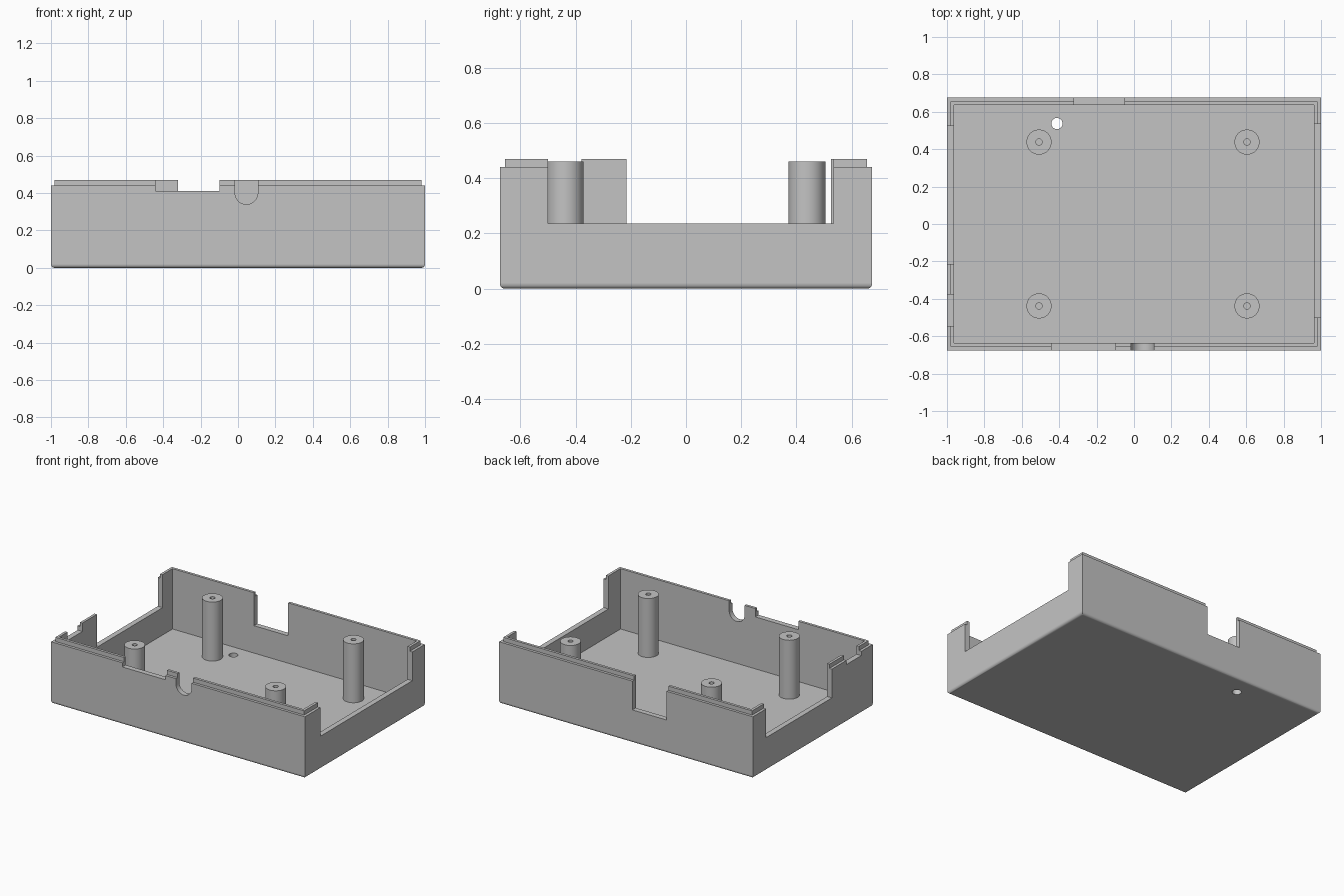
import bpy
import bmesh
import math

cube = bpy.data.objects.get("Cube")
if cube:
    bpy.data.objects.remove(cube, do_unlink=True)

# Overall sizes
HX, HY = 1.0, 0.675
WALL, LIP = 0.038, 0.019
FLOOR, RIM, TOP = 0.04, 0.44, 0.47
SILL, SHALLOW = 0.235, 0.41
POST_TOP = 0.46

grey = bpy.data.materials.new("light grey plastic")
grey.use_nodes = True
colour = (0.55, 0.55, 0.55, 1)
grey.diffuse_color = colour
grey.node_tree.nodes["Principled BSDF"].inputs["Base Color"].default_value = colour


def add_object(name, bm):
    bmesh.ops.recalc_face_normals(bm, faces=bm.faces)
    mesh = bpy.data.meshes.new(name)
    bm.to_mesh(mesh)
    bm.free()
    obj = bpy.data.objects.new(name, mesh)
    mesh.materials.append(grey)
    bpy.context.collection.objects.link(obj)
    return obj


def select_only(obj):
    bpy.ops.object.select_all(action="DESELECT")
    obj.select_set(True)
    bpy.context.view_layer.objects.active = obj


def skin(bm, loops):
    """Join closed loops of points in order and cap both ends."""
    rings = [[bm.verts.new(p) for p in loop] for loop in loops]
    for a, b in zip(rings, rings[1:]):
        n = len(a)
        for i in range(n):
            j = (i + 1) % n
            bm.faces.new((a[i], a[j], b[j], b[i]))
    bm.faces.new(rings[0])
    bm.faces.new(rings[-1])


def rectangle(inset, z):
    x, y = HX - inset, HY - inset
    return [(-x, -y, z), (x, -y, z), (x, y, z), (-x, y, z)]


def circle(x, y, radius, z, n=48):
    return [(x + radius * math.cos(i * math.tau / n),
             y + radius * math.sin(i * math.tau / n), z) for i in range(n)]


def cut(target, bm):
    cutter = add_object("cutter", bm)
    cutter.hide_render = True
    select_only(target)
    mod = target.modifiers.new("cut", "BOOLEAN")
    mod.operation = "DIFFERENCE"
    mod.solver = "EXACT"
    mod.object = cutter
    bpy.ops.object.modifier_apply(modifier=mod.name)
    bpy.data.objects.remove(cutter, do_unlink=True)


def cut_box(target, x0, x1, y0, y1, z0):
    bm = bmesh.new()
    skin(bm, [[(x0, y0, z), (x1, y0, z), (x1, y1, z), (x0, y1, z)]
              for z in (z0, TOP + 0.1)])
    cut(target, bm)


# Open tray with a stepped lip and rounded bottom edges
bm = bmesh.new()
skin(bm, [rectangle(0, 0), rectangle(0, RIM), rectangle(LIP, RIM),
          rectangle(LIP, TOP), rectangle(WALL, TOP), rectangle(WALL, FLOOR)])
bottom = [e for e in bm.edges if all(v.co.z < 0.001 for v in e.verts)]
bmesh.ops.bevel(bm, geom=bottom, offset=0.018, offset_type="OFFSET",
                segments=5, profile=0.5, affect="EDGES")
tray = add_object("tray", bm)

# Wall openings: front, back, left side, then the two on the right side
reach = 0.1
cut_box(tray, -0.44, -0.10, -HY - reach, -HY + reach, SHALLOW)
cut_box(tray, -0.32, -0.05, HY - reach, HY + reach, SILL)
cut_box(tray, HX - reach, HX + reach, -0.50, 0.535, SILL)
cut_box(tray, -HX - reach, -HX + reach, -0.215, 0.525, SILL)
cut_box(tray, -HX - reach, -HX + reach, -0.546, -0.378, SHALLOW)

# Round-bottomed cable slot in the front wall, as one U-shaped cutter
cx, cz, r = 0.045, 0.40, 0.061
outline = [(cx - r, TOP + reach)]
outline += [(cx - r * math.cos(i * math.pi / 24), cz - r * math.sin(i * math.pi / 24))
            for i in range(25)]
outline += [(cx + r, TOP + reach)]
bm = bmesh.new()
skin(bm, [[(x, y, z) for x, z in outline] for y in (-HY - reach, -HY + reach)])
cut(tray, bm)

# Small hole through the floor
bm = bmesh.new()
skin(bm, [circle(-0.412, 0.537, 0.03, z, 32) for z in (-reach, reach)])
cut(tray, bm)

# Smooth curved areas, keep the flat panels flat
select_only(tray)
bpy.ops.object.shade_smooth_by_angle(angle=math.radians(30))
for face in tray.data.polygons:
    if max(abs(c) for c in face.normal) > 0.999:
        face.use_smooth = False

# Hollow screw posts standing on the floor
for side, x in (("left", 0.604), ("right", -0.508)):
    for end, y in (("front", -0.438), ("back", 0.438)):
        bm = bmesh.new()
        skin(bm, [circle(x, y, 0.067, FLOOR), circle(x, y, 0.067, POST_TOP),
                  circle(x, y, 0.017, POST_TOP), circle(x, y, 0.017, FLOOR + 0.02)])
        post = add_object(f"{end}_{side}_screw_post", bm)
        select_only(post)
        bpy.ops.object.shade_smooth_by_angle(angle=math.radians(30))
